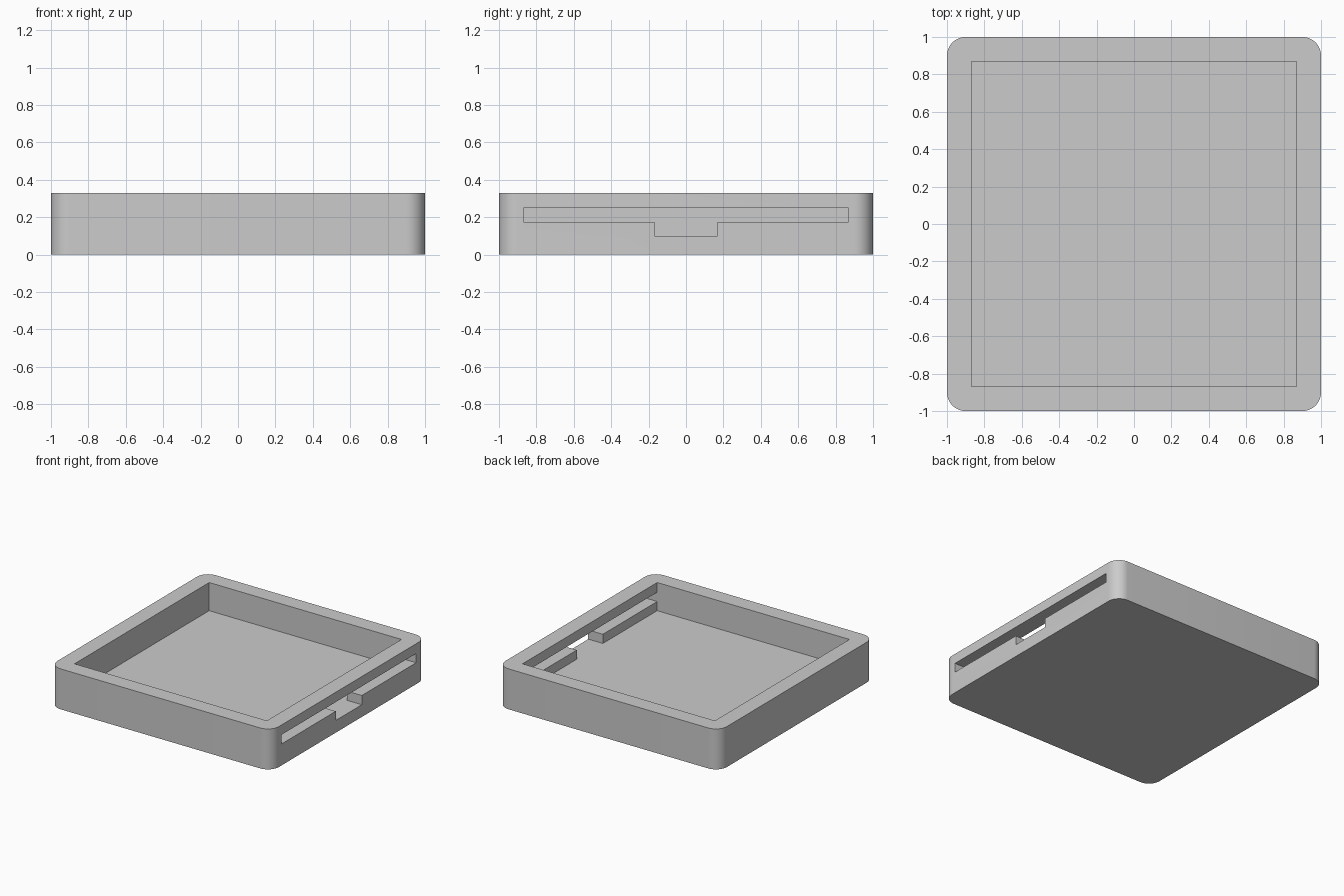
import bpy, bmesh, math

cube = bpy.data.objects.get("Cube")
if cube:
    bpy.data.objects.remove(cube, do_unlink=True)

HALF, HEIGHT, RADIUS = 1.0, 0.33, 0.1
INNER, FLOOR = 0.868, 0.1
LEDGE, SLOT_TOP, NOTCH = 0.175, 0.25, 0.168

grey = bpy.data.materials.new("plain grey")
colour = (0.6, 0.6, 0.6, 1)
grey.diffuse_color = colour
grey.use_nodes = True
grey.node_tree.nodes["Principled BSDF"].inputs["Base Color"].default_value = colour


def prism(name, points, direction):
    """Extrude a closed outline of 3D points along a direction."""
    bm = bmesh.new()
    face = bm.faces.new([bm.verts.new(p) for p in points])
    extruded = bmesh.ops.extrude_face_region(bm, geom=[face])["geom"]
    moved = [v for v in extruded if isinstance(v, bmesh.types.BMVert)]
    bmesh.ops.translate(bm, verts=moved, vec=direction)
    bmesh.ops.recalc_face_normals(bm, faces=bm.faces)
    mesh = bpy.data.meshes.new(name)
    bm.to_mesh(mesh)
    bm.free()
    mesh.materials.append(grey)
    obj = bpy.data.objects.new(name, mesh)
    bpy.context.collection.objects.link(obj)
    return obj


# Tray body: square with rounded upright corners
outline = []
c, steps = HALF - RADIUS, 12
for corner, (sx, sy) in enumerate([(1, 1), (-1, 1), (-1, -1), (1, -1)]):
    for i in range(steps + 1):
        a = math.pi / 2 * (corner + i / steps)
        outline.append((sx * c + RADIUS * math.cos(a), sy * c + RADIUS * math.sin(a), 0))
tray = prism("tray", outline, (0, 0, HEIGHT))

# Square pocket, open at the top
pocket = prism("pocket_cutter", [(x * INNER, y * INNER, FLOOR) for x, y in
               [(1, 1), (-1, 1), (-1, -1), (1, -1)]], (0, 0, HEIGHT))

# Long slot with a central notch through the +x wall
half_slot = [(NOTCH, FLOOR), (NOTCH, LEDGE), (INNER, LEDGE), (INNER, SLOT_TOP)]
slot_outline = half_slot + [(-y, z) for y, z in reversed(half_slot)]
slot = prism("slot_cutter", [(HALF / 2, y, z) for y, z in slot_outline], (HALF, 0, 0))

# Cut the openings, then drop the cutters
for cutter in (pocket, slot):
    cutter.hide_render = True
    mod = tray.modifiers.new(cutter.name, "BOOLEAN")
    mod.operation, mod.solver, mod.object = "DIFFERENCE", "EXACT", cutter
bpy.context.view_layer.update()
result = bpy.data.meshes.new_from_object(
    tray.evaluated_get(bpy.context.evaluated_depsgraph_get()))
tray.modifiers.clear()
tray.data = result
for cutter in (pocket, slot):
    bpy.data.objects.remove(cutter, do_unlink=True)

# Smooth corners, crisp edges
bpy.ops.object.select_all(action="DESELECT")
tray.select_set(True)
bpy.context.view_layer.objects.active = tray
bpy.ops.object.shade_smooth_by_angle(angle=math.radians(30))
